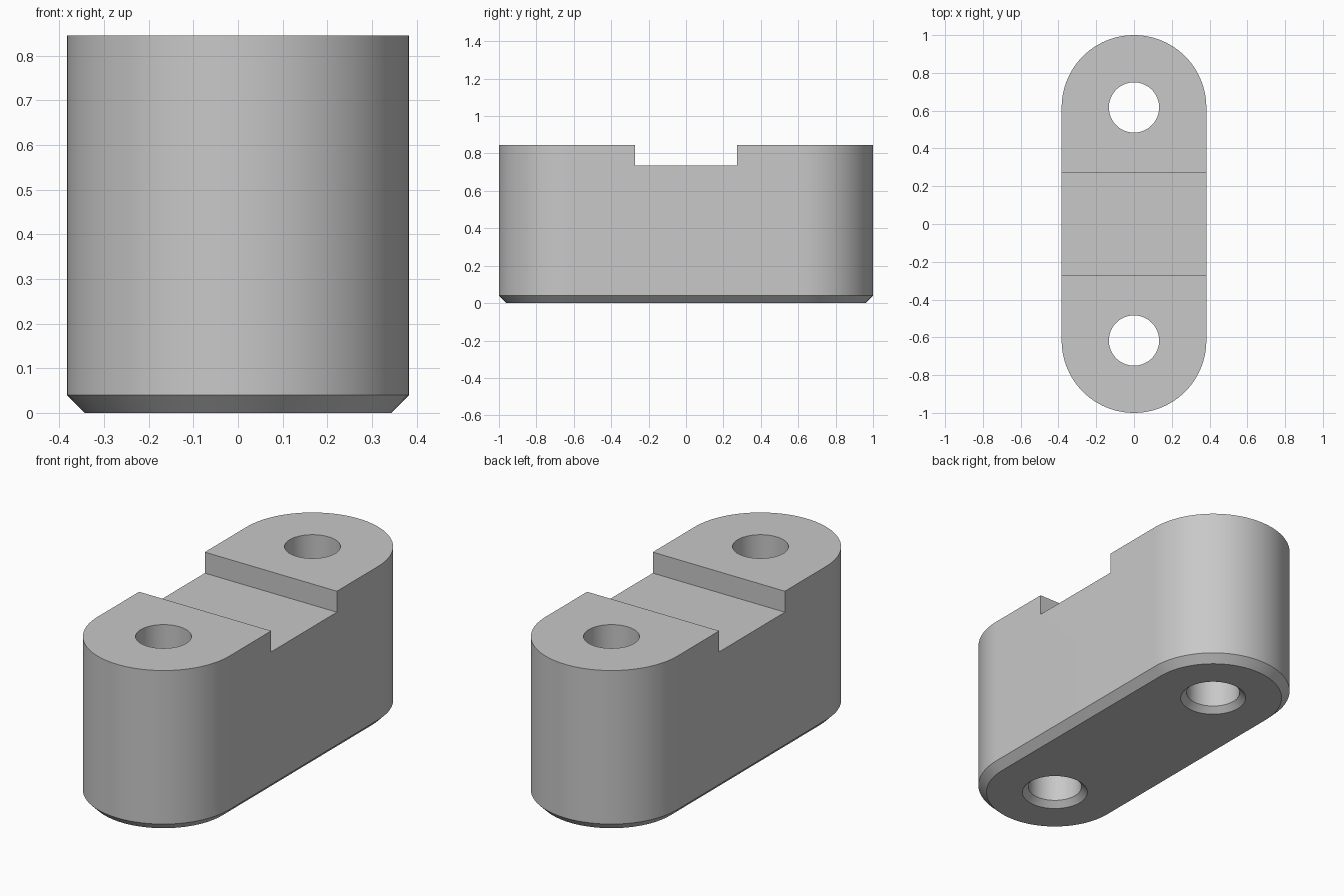
import bpy, bmesh, math

cube = bpy.data.objects.get("Cube")
if cube:
    bpy.data.objects.remove(cube, do_unlink=True)

HEIGHT, RADIUS, HOLE_Y = 0.845, 0.383, 0.617
CHAMFER = 0.04
HOLE_R, SINK = 0.133, 0.03
NOTCH_Y, NOTCH_Z = 0.272, 0.735
STEPS = 48


def slot_outline(r, offset):
    """Rounded-end outline; a zero offset gives a plain circle."""
    pts = []
    for end in (1, -1):
        for i in range(STEPS + (offset > 0)):
            a = math.pi * i / STEPS
            pts.append((end * r * math.cos(a), end * (r * math.sin(a) + offset)))
    return pts


def loft(name, levels, offset=0.0, y=0.0):
    """Stack outlines of (radius, z) into a capped solid."""
    bm = bmesh.new()
    rings = [[bm.verts.new((px, py + y, z)) for px, py in slot_outline(r, offset)]
             for r, z in levels]
    bm.faces.new(rings[0][::-1])
    bm.faces.new(rings[-1])
    for low, high in zip(rings, rings[1:]):
        for i in range(len(low)):
            j = (i + 1) % len(low)
            bm.faces.new((low[i], low[j], high[j], high[i]))
    mesh = bpy.data.meshes.new(name)
    bm.to_mesh(mesh)
    bm.free()
    obj = bpy.data.objects.new(name, mesh)
    bpy.context.collection.objects.link(obj)
    return obj


# Main block with rounded ends and a chamfered base
block = loft("spacer_block",
             [(RADIUS - CHAMFER, 0), (RADIUS, CHAMFER), (RADIUS, HEIGHT)], HOLE_Y)

# Through holes, countersunk underneath
cutters = [loft("hole_cutter", [(HOLE_R + 2 * SINK, -SINK), (HOLE_R, SINK),
                                (HOLE_R, HEIGHT + 0.1)], y=side * HOLE_Y)
           for side in (1, -1)]

# Cross notch in the top
bpy.ops.mesh.primitive_cube_add(size=1, location=(0, 0, NOTCH_Z + 0.5))
notch = bpy.context.object
notch.name = "notch_cutter"
notch.scale = (2, 2 * NOTCH_Y, 1)
cutters.append(notch)

for cutter in cutters:
    cutter.hide_render = True
    mod = block.modifiers.new(cutter.name, 'BOOLEAN')
    mod.operation = 'DIFFERENCE'
    mod.solver = 'EXACT'
    mod.object = cutter

bpy.ops.object.select_all(action='DESELECT')
block.select_set(True)
bpy.context.view_layer.objects.active = block
for mod in list(block.modifiers):
    bpy.ops.object.modifier_apply(modifier=mod.name)
for cutter in cutters:
    bpy.data.objects.remove(cutter, do_unlink=True)

# Plain grey finish
grey = bpy.data.materials.new("plain_grey")
grey.use_nodes = True
colour = (0.58, 0.58, 0.58, 1)
grey.diffuse_color = colour
grey.node_tree.nodes["Principled BSDF"].inputs["Base Color"].default_value = colour
block.data.materials.clear()
block.data.materials.append(grey)
bpy.ops.object.shade_smooth_by_angle(angle=math.radians(30))
